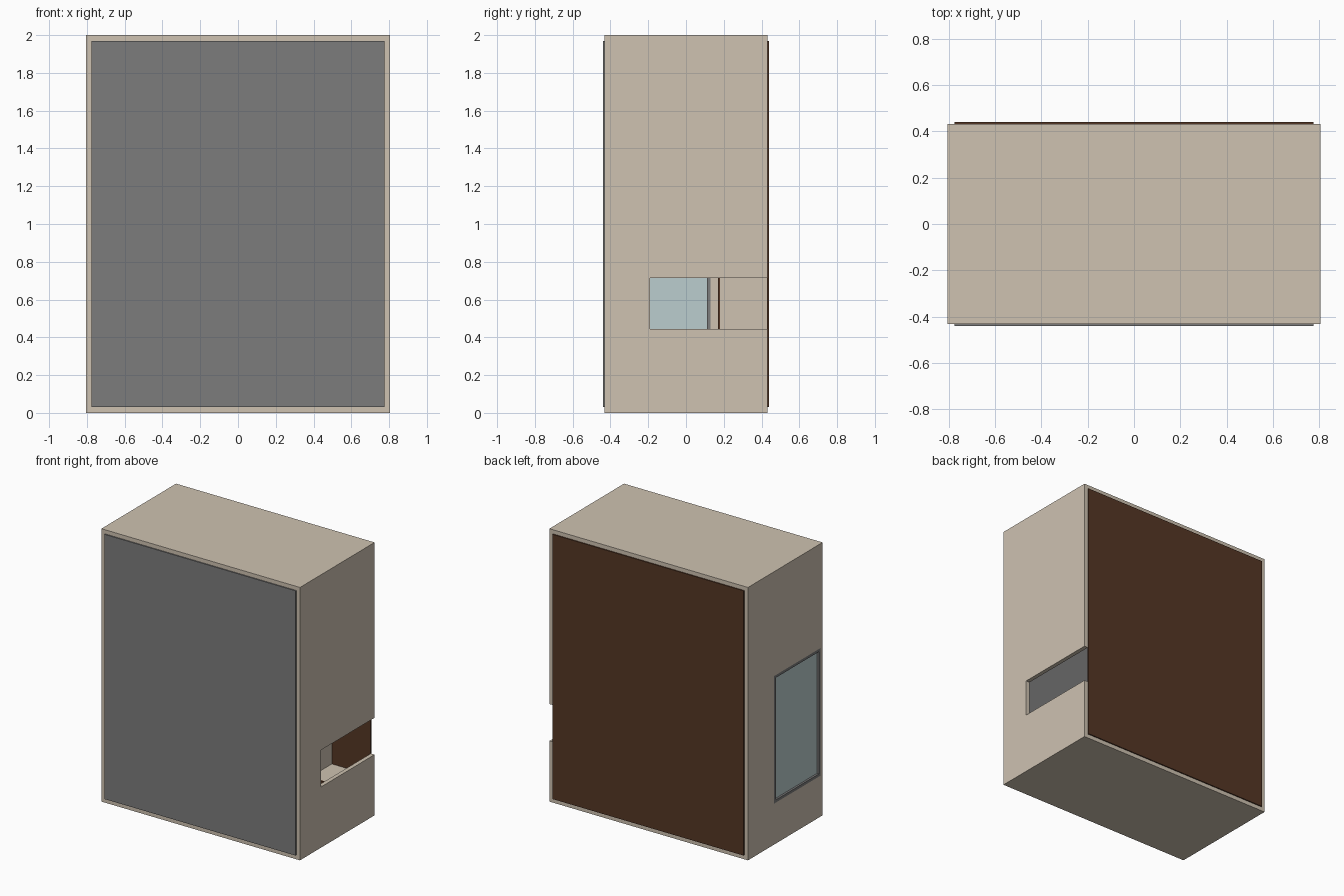
import bpy

if "Cube" in bpy.data.objects:
    bpy.data.objects.remove(bpy.data.objects["Cube"])

W, D, H, T = 0.805, 0.432, 2.0, 0.03   # half width, half depth, height, wall thickness


def material(name, rgb):
    m = bpy.data.materials.new(name)
    m.diffuse_color = (*rgb, 1)
    m.use_nodes = True
    m.node_tree.nodes["Principled BSDF"].inputs["Base Color"].default_value = m.diffuse_color
    return m


BEIGE = material("beige_plaster", (0.62, 0.54, 0.44))
GREY = material("grey", (0.20, 0.20, 0.20))
BROWN = material("dark_brown_wood", (0.09, 0.037, 0.018))
GLASS = material("pale_blue_glass", (0.50, 0.61, 0.62))


def box(name, x, y, z, mat=None):
    """Box from (min, max) ranges on each axis."""
    bpy.ops.mesh.primitive_cube_add(size=1)
    o = bpy.context.object
    o.name = name
    for v in o.data.vertices:
        v.co = [r[0] + (c + 0.5) * (r[1] - r[0]) for c, r in zip(v.co, (x, y, z))]
    if mat:
        o.data.materials.append(mat)
    return o


def cut(target, x, y, z):
    """Subtract a box from the target and remove the cutter."""
    c = box("cutter", x, y, z)
    c.hide_render = True
    m = target.modifiers.new("cut", "BOOLEAN")
    m.operation, m.solver, m.object = "DIFFERENCE", "EXACT", c
    bpy.context.view_layer.objects.active = target
    bpy.ops.object.modifier_apply(modifier=m.name)
    bpy.data.objects.remove(c, do_unlink=True)


# Ring of four walls with a doorway on the right and a window on the left
inner_x, inner_z = (-W + T, W - T), (T, H - T)
win_y, win_z = (-0.41, 0.13), (0.30, 1.235)
walls = box("walls", (-W, W), (-D, D), (0, H), BEIGE)
cut(walls, inner_x, (-1, 1), inner_z)
cut(walls, (W - 0.1, W + 0.1), (-0.19, 1), (0.445, 0.715))
cut(walls, (-W - 0.1, -W + 0.1), win_y, win_z)

# Panels closing the ring
box("front_panel", inner_x, (-0.44, -0.425), inner_z, GREY)
box("back_panel", inner_x, (0.43, 0.44), inner_z, BROWN)

# Window frame and pane
f = 0.02
pane_y, pane_z = (win_y[0] + f, win_y[1] - f), (win_z[0] + f, win_z[1] - f)
frame = box("window_frame", (-W, -W + T), win_y, win_z, GREY)
cut(frame, (-1, 0), pane_y, pane_z)
box("window_glass", (-W + 0.015, -W + 0.021), pane_y, pane_z, GLASS)

# L-shaped counter inside, seen through the doorway
for name, x, z in (("long_counter", inner_x, (T, 0.285)),
                   ("short_counter", (0.2, 0.46), (0.285, 0.95))):
    box(name + "_base", x, (0.18, 0.43), z, BEIGE)
    box(name + "_top", x, (0.17, 0.18), z, BROWN)
